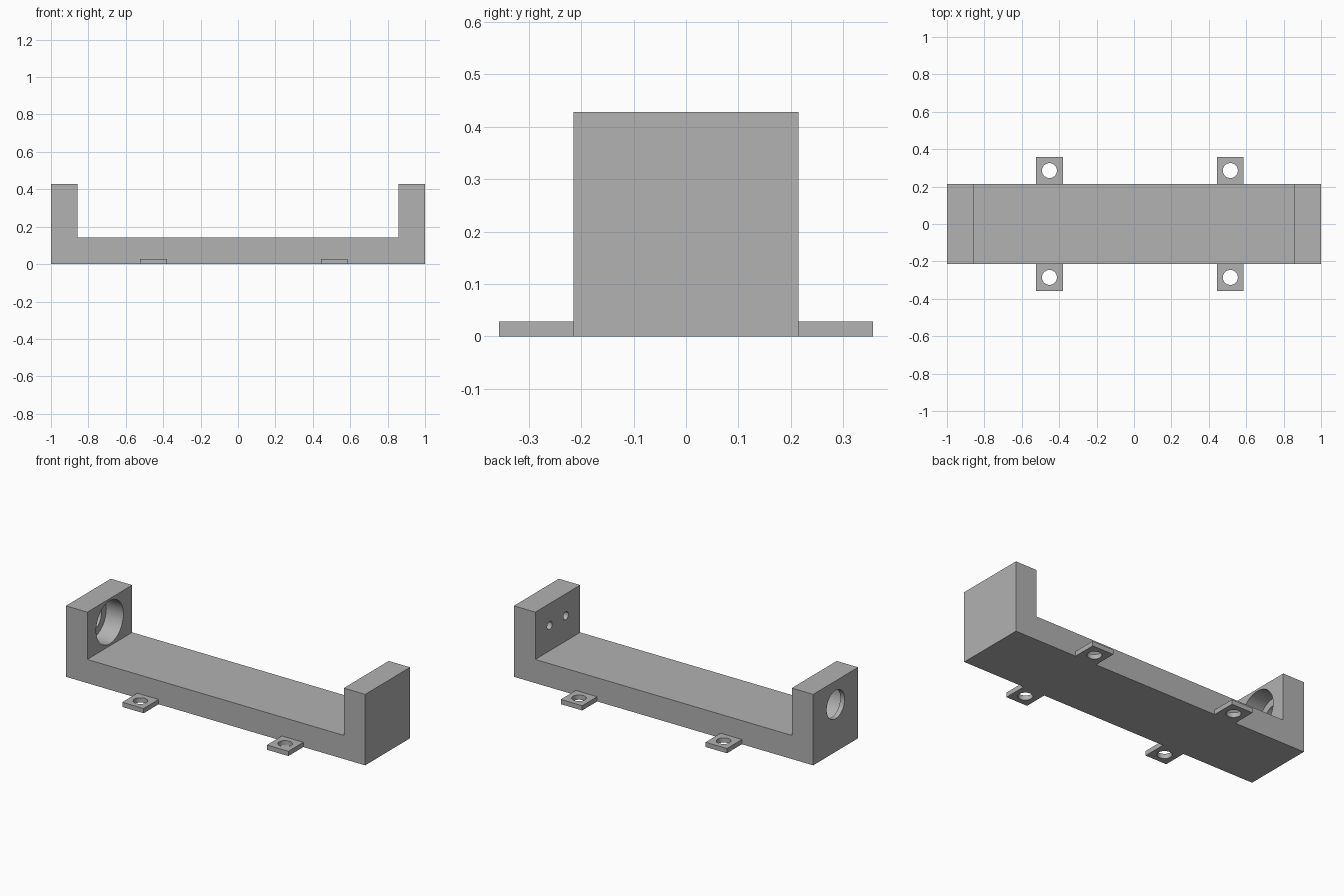
import bpy
import bmesh
from mathutils import Matrix, Vector
from math import pi, radians

cube = bpy.data.objects.get("Cube")
if cube:
    bpy.data.objects.remove(cube, do_unlink=True)

U = 1 / 35            # one design unit
HALF_W = 7.5 * U      # half depth of the body
WALL = 5 * U          # wall and floor thickness
HEIGHT = 15 * U
AXIS_Z = 10 * U       # height of the holes in the end walls

grey = bpy.data.materials.new("plain grey")
grey.use_nodes = True
colour = (0.445, 0.445, 0.445, 1)
grey.diffuse_color = colour
grey.node_tree.nodes["Principled BSDF"].inputs["Base Color"].default_value = colour


def add_object(name, bm):
    bmesh.ops.recalc_face_normals(bm, faces=bm.faces)
    mesh = bpy.data.meshes.new(name)
    bm.to_mesh(mesh)
    bm.free()
    mesh.materials.append(grey)
    obj = bpy.data.objects.new(name, mesh)
    bpy.context.collection.objects.link(obj)
    return obj


def drill(obj, centre, radius, length, axis):
    """Cut a round hole centred on a point, along X or Z."""
    turn = Matrix.Rotation(pi / 2, 4, 'Y') if axis == 'X' else Matrix()
    bm = bmesh.new()
    bmesh.ops.create_cone(bm, cap_ends=True, segments=48, radius1=radius,
                          radius2=radius, depth=length,
                          matrix=Matrix.Translation(centre) @ turn)
    cutter = add_object("hole_cutter", bm)
    cutter.hide_render = True
    mod = obj.modifiers.new("hole", 'BOOLEAN')
    mod.operation = 'DIFFERENCE'
    mod.solver = 'EXACT'
    mod.object = cutter
    select(obj)
    bpy.ops.object.modifier_apply(modifier=mod.name)
    bpy.data.objects.remove(cutter, do_unlink=True)


def select(obj):
    bpy.ops.object.select_all(action='DESELECT')
    obj.select_set(True)
    bpy.context.view_layer.objects.active = obj


# U-shaped body, extruded from its front outline
inner = 1 - WALL
half = [(1, 0), (1, HEIGHT), (inner, HEIGHT), (inner, WALL)]
outline = half + [(-x, z) for x, z in reversed(half)]
bm = bmesh.new()
face = bm.faces.new([bm.verts.new((x, -HALF_W, z)) for x, z in outline])
side = bmesh.ops.extrude_face_region(bm, geom=[face])["geom"]
bmesh.ops.translate(bm, vec=(0, 2 * HALF_W, 0),
                    verts=[v for v in side if isinstance(v, bmesh.types.BMVert)])
body = add_object("bracket_body", bm)

# Stepped bore through one end wall, wide on the inside
drill(body, Vector((-1, 0, AXIS_Z)), 3 * U, 3 * WALL / 2, 'X')
drill(body, Vector((-inner, 0, AXIS_Z)), 4.55 * U, 8 * U, 'X')

# Two small blind holes in the opposite wall
for y in (-2.7 * U, 2.7 * U):
    drill(body, Vector((inner, y, AXIS_Z + 0.01)), 0.024, 6 * U, 'X')

select(body)
bpy.ops.object.shade_smooth_by_angle(angle=radians(30))

# Four mounting tabs with screw holes
for y_name, y_sign in (("front", -1), ("back", 1)):
    for x_name, x in (("right", -0.452), ("left", 0.515)):
        centre = Vector((x, y_sign * 10 * U, U / 2))
        bm = bmesh.new()
        bmesh.ops.create_cube(bm, size=1, matrix=Matrix.Translation(centre)
                              @ Matrix.Diagonal((WALL, WALL, U, 1)))
        tab = add_object(f"{y_name}_{x_name}_mounting_tab", bm)
        drill(tab, centre, 0.04, 4 * U, 'Z')
        select(tab)
        bpy.ops.object.shade_smooth_by_angle(angle=radians(30))
